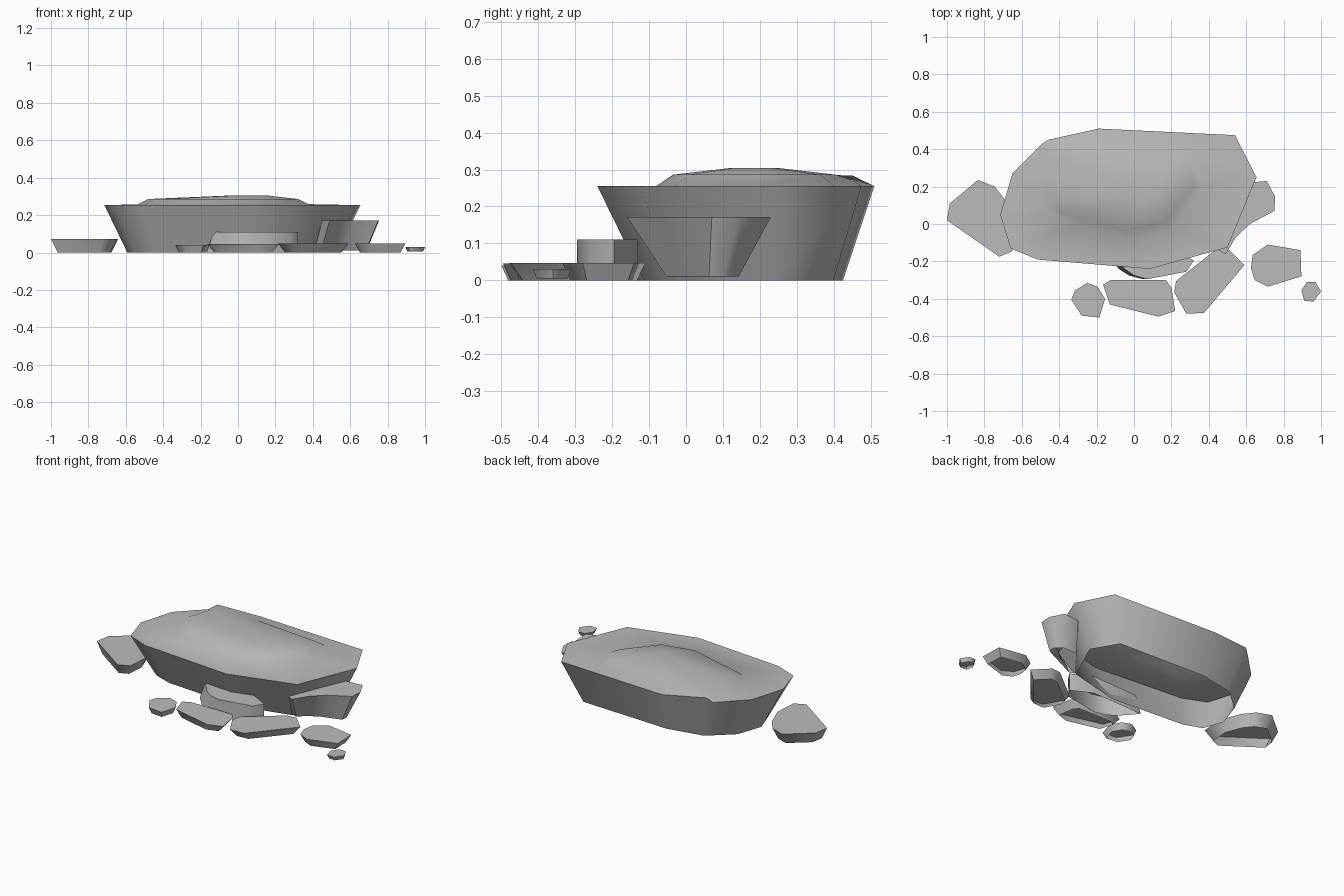
import bpy, bmesh, math
from mathutils import Vector

cube = bpy.data.objects.get("Cube")
if cube:
    bpy.data.objects.remove(cube, do_unlink=True)

stone = bpy.data.materials.new("stone_grey")
stone.use_nodes = True
colour = (0.5, 0.5, 0.5, 1)
stone.diffuse_color = colour
shader = next(n for n in stone.node_tree.nodes if n.type == "BSDF_PRINCIPLED")
shader.inputs["Base Color"].default_value = colour


def box_centre(outline):
    """Middle of the bounding box of a plan outline."""
    xs, ys = zip(*outline)
    return Vector(((min(xs) + max(xs)) / 2, (min(ys) + max(ys)) / 2))


def add_ring(bm, outline, height, scale=(1, 1), shift=(0, 0)):
    """Add the outline at a height, scaled about its centre."""
    centre = box_centre(outline)
    ring = []
    for x, y in outline:
        px = centre.x + (x - centre.x) * scale[0] + shift[0]
        py = centre.y + (y - centre.y) * scale[1] + shift[1]
        ring.append(bm.verts.new((px, py, height)))
    return ring


def bridge(bm, lower, upper):
    """Join two rings of equal length with quads."""
    count = len(lower)
    for i in range(count):
        j = (i + 1) % count
        bm.faces.new((lower[i], lower[j], upper[j], upper[i]))


def finish(bm, name):
    """Turn the bmesh into a smooth object with sharp rims."""
    bmesh.ops.recalc_face_normals(bm, faces=bm.faces[:])
    mesh = bpy.data.meshes.new(name)
    bm.to_mesh(mesh)
    bm.free()
    mesh.materials.append(stone)
    obj = bpy.data.objects.new(name, mesh)
    bpy.context.collection.objects.link(obj)
    bpy.ops.object.select_all(action="DESELECT")
    obj.select_set(True)
    bpy.context.view_layer.objects.active = obj
    bpy.ops.object.shade_smooth_by_angle(angle=math.radians(60))


def add_slab(name, outline, top, bottom=0, taper=(0.8, 0.8), shift=(0, 0)):
    """Flat-topped hollow rock, open below, narrowing towards the ground."""
    bm = bmesh.new()
    base = add_ring(bm, outline, bottom, taper, shift)
    rim = add_ring(bm, outline, top)
    bridge(bm, base, rim)
    bm.faces.new(rim)
    finish(bm, name)


# Main boulder: tapered shell, flat shoulder and a low lopsided mound on top
boulder = [(-.19, .51), (-.46, .45), (-.49, .43), (-.65, .27), (-.715, .05),
           (-.66, -.13), (-.515, -.19), (.085, -.24), (.5, -.125),
           (.655, .25), (.54, .475)]
mound = [(-.19, .45), (-.46, .43), (-.5, .41), (-.54, .27), (-.5, .12),
         (-.42, .03), (-.3, 0), (-.03, -.08), (.2, -.03),
         (.38, .2), (.33, .4)]
bm = bmesh.new()
rings = [add_ring(bm, boulder, 0, (.82, .72), (0, .02)),
         add_ring(bm, boulder, .255),
         add_ring(bm, mound, .256),
         add_ring(bm, mound, .286, (.87, .83)),
         add_ring(bm, mound, .304, (.25, .25), (.13, .0))]
# Raised chip on the back rim
rings[1][1].co.z = rings[2][1].co.z = .284
rings[2][0].co.z = .272
for lower, upper in zip(rings, rings[1:]):
    bridge(bm, lower, upper)
bm.faces.new(rings[-1])
finish(bm, "main_boulder")

# Rocks leaning against the boulder
add_slab("right_side_rock",
         [(-1, .02), (-.985, .11), (-.835, .235), (-.745, .2), (-.69, .13),
          (-.64, 0), (-.65, -.145), (-.72, -.175)], top=.073)
add_slab("left_side_rock",
         [(.6, .22), (.71, .23), (.755, .145), (.75, .07), (.62, 0),
          (.545, -.07), (.49, -.16), (.45, -.14)],
         top=.172, bottom=.01, taper=(.92, .5), shift=(-.055, .01))
add_slab("front_step",
         [(-.13, -.14), (-.05, -.24), (0, -.275), (.07, -.295), (.28, -.255),
          (.32, -.195), (.2, -.13)], top=.11, taper=(1.08, 1),
         shift=(-.02, 0))

# Low stones scattered along the front
add_slab("front_stone_round",
         [(-.335, -.405), (-.315, -.355), (-.25, -.315), (-.195, -.335),
          (-.155, -.4), (-.185, -.5), (-.28, -.49)], top=.04)
add_slab("front_stone_long",
         [(-.165, -.325), (-.125, -.3), (.17, -.3), (.2, -.34),
          (.22, -.465), (.13, -.495), (-.13, -.43)], top=.045)
add_slab("front_stone_slanted",
         [(.215, -.365), (.225, -.305), (.44, -.135), (.5, -.13),
          (.59, -.22), (.375, -.475), (.28, -.48)], top=.047)
add_slab("front_stone_wide",
         [(.625, -.235), (.635, -.165), (.715, -.11), (.89, -.14),
          (.895, -.28), (.715, -.335), (.645, -.3)], top=.047)
add_slab("front_pebble",
         [(.895, -.355), (.925, -.31), (.97, -.31), (1, -.36),
          (.96, -.415), (.91, -.41)], top=.03, bottom=.005)
